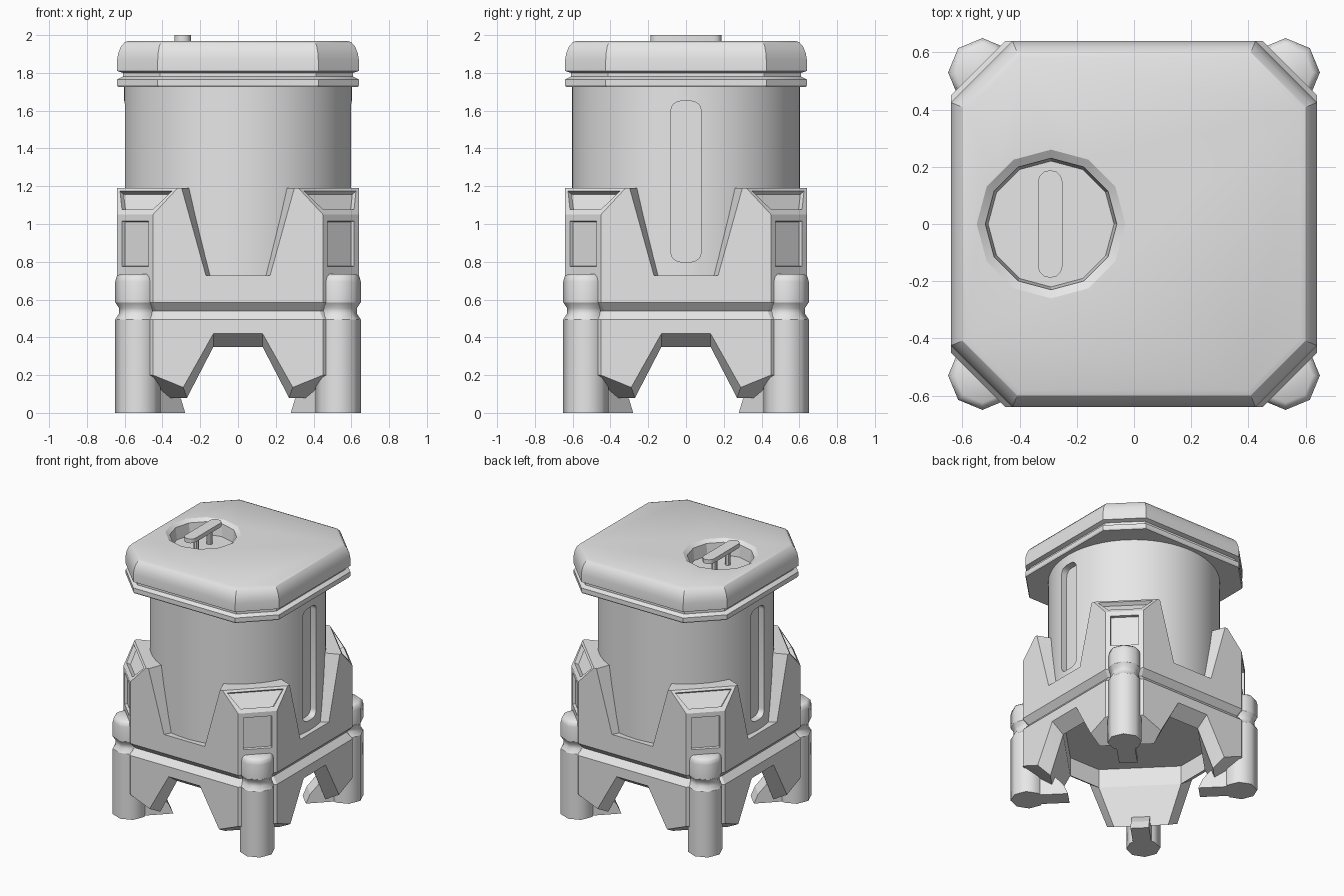
import bpy, bmesh, math
from mathutils import Matrix

if "Cube" in bpy.data.objects:
    bpy.data.objects.remove(bpy.data.objects["Cube"])

grey = bpy.data.materials.new("light_grey")
grey.diffuse_color = (0.8, 0.8, 0.8, 1)
grey.use_nodes = True
grey.node_tree.nodes["Principled BSDF"].inputs["Base Color"].default_value = grey.diffuse_color


def finish(name, bm, angle=30):
    bmesh.ops.recalc_face_normals(bm, faces=bm.faces)
    me = bpy.data.meshes.new(name)
    bm.to_mesh(me)
    bm.free()
    ob = bpy.data.objects.new(name, me)
    bpy.context.collection.objects.link(ob)
    me.materials.append(grey)
    smooth(ob, angle)
    return ob


def smooth(ob, angle):
    bpy.ops.object.select_all(action='DESELECT')
    bpy.context.view_layer.objects.active = ob
    ob.select_set(True)
    bpy.ops.object.shade_smooth_by_angle(angle=math.radians(angle))


def loft(bm, rings):
    """Closed solid through rings of equal point count."""
    vs = [[bm.verts.new(p) for p in r] for r in rings]
    n = len(vs[0])
    for a, b in zip(vs, vs[1:]):
        for i in range(n):
            j = (i + 1) % n
            bm.faces.new((a[i], a[j], b[j], b[i]))
    bm.faces.new(vs[0][::-1])
    bm.faces.new(vs[-1])


def hull(bm, pts):
    vs = [bm.verts.new(p) for p in pts]
    bmesh.ops.convex_hull(bm, input=vs)


def octagon(h, f, z):
    """Square of half size h with cut corners, flat half width f."""
    return [(x, y, z) for x, y in ((h, -f), (h, f), (f, h), (-f, h),
                                   (-h, f), (-h, -f), (-f, -h), (f, -h))]


def circle(r, z, n, cx=0, cy=0):
    return [(cx + r * math.cos(math.tau * i / n),
             cy + r * math.sin(math.tau * i / n), z) for i in range(n)]


def four_ways(bm):
    src = list(bm.verts) + list(bm.edges) + list(bm.faces)
    for k in (1, 2, 3):
        d = bmesh.ops.duplicate(bm, geom=src)
        vs = [g for g in d['geom'] if isinstance(g, bmesh.types.BMVert)]
        bmesh.ops.rotate(bm, verts=vs, matrix=Matrix.Rotation(k * math.pi / 2, 3, 'Z'))


def cut(ob, cutter, angle=30):
    m = ob.modifiers.new("cut", 'BOOLEAN')
    m.operation, m.solver, m.object = 'DIFFERENCE', 'EXACT', cutter
    bpy.ops.object.select_all(action='DESELECT')
    bpy.context.view_layer.objects.active = ob
    ob.select_set(True)
    bpy.ops.object.modifier_apply(modifier=m.name)
    bpy.data.objects.remove(cutter)
    smooth(ob, angle)


# Round body with a sunken slot on each side
bm = bmesh.new()
loft(bm, [circle(0.603, z, 64) for z in (0.6, 1.75)])
body = finish("body", bm)
bm = bmesh.new()
for s in (-1, 1):
    rings = []
    for x in (0.55, 0.7):
        ring = []
        for cy, cz, a0 in ((0.03, 1.60, 0), (-0.03, 1.60, 90), (-0.03, 0.85, 180), (0.03, 0.85, 270)):
            for k in range(5):
                a = math.radians(a0 + k * 22.5)
                ring.append((s * x, cy + 0.05 * math.cos(a), cz + 0.05 * math.sin(a)))
        rings.append(ring)
    loft(bm, rings)
cut(body, finish("slot_cutter", bm))

# Lid with groove, rounded top edge and round well
bm = bmesh.new()
profile = ((0.635, 1.725), (0.64, 1.735), (0.64, 1.765), (0.61, 1.78), (0.61, 1.80), (0.64, 1.81),
           (0.64, 1.87), (0.634, 1.905), (0.62, 1.94), (0.60, 1.962), (0.58, 1.97))
loft(bm, [octagon(h, 0.425 - (0.64 - h) * 0.414, z) for h, z in profile])
lid = finish("lid", bm)
bm = bmesh.new()
loft(bm, [circle(r, z, 12, -0.29) for r, z in ((0.22, 1.86), (0.23, 1.95), (0.26, 1.97), (0.26, 2.05))])
cut(lid, finish("well_cutter", bm, 20), 25)

# Handle bar on two posts inside the well
bm = bmesh.new()
ends = [(0.148, 0), (-0.148, 180)]
rings = []
for z in (1.968, 2.0):
    rings.append([(-0.293 + 0.043 * math.cos(math.radians(a0 + k * 30)),
                   cy + 0.04 * math.sin(math.radians(a0 + k * 30)), z)
                  for cy, a0 in ends for k in range(7)])
loft(bm, rings)
for y in (-0.08, 0.08):
    loft(bm, [circle(0.02, z, 8, -0.293, y) for z in (1.85, 1.97)])
finish("handle", bm, 35)

# Skirt with four corner towers and sunken panels on the cut corners
bm = bmesh.new()
loft(bm, [octagon(*r) for r in ((0.64, 0.45, 0.495), (0.60, 0.433, 0.54), (0.64, 0.45, 0.585),
                                (0.64, 0.45, 0.74), (0.64, 0.45, 1.05), (0.64, 0.32, 1.19))])
bmesh.ops.recalc_face_normals(bm, faces=bm.faces)
corner = [f for f in bm.faces if abs(abs(f.normal.x) - abs(f.normal.y)) < 0.01 and abs(f.normal.x) > 0.2]
for low, high, border, depth in ((0.8, 1.0, 0.05, -0.02), (1.06, 1.18, 0.037, -0.03)):
    faces = [f for f in corner if low < f.calc_center_median().z < high]
    bmesh.ops.inset_individual(bm, faces=faces, thickness=border, depth=0)
    bmesh.ops.inset_individual(bm, faces=faces, thickness=0.004, depth=depth)
skirt = finish("skirt", bm, 10)
bm = bmesh.new()
pts = []
for y, d in ((0.70, 0.024), (0.40, -0.096)):
    for s in (-1, 1):
        pts += [(s * (0.17 + d), -y, 0.728 + d * 0.15), (s * (0.328 + d), -y, 1.30)]
hull(bm, pts)
four_ways(bm)
cut(skirt, finish("notch_cutter", bm), 10)

# Angled legs at the corners, joined by bridges over the openings
half = [(0.13, 0.64, 0.495), (0.45, 0.64, 0.495), (0.45, 0.64, 0.20), (0.29, 0.64, 0.135),
        (0.13, 0.64, 0.42), (0.13, 0.54, 0.35), (0.27, 0.54, 0.08), (0.13, 0.54, 0.495)]
bm = bmesh.new()
hull(bm, half + [(y, x, z) for x, y, z in half])
four_ways(bm)
finish("legs", bm, 10)
bm = bmesh.new()
hull(bm, [(s * 0.13, y, z) for s in (-1, 1)
          for y, z in ((0.64, 0.495), (0.64, 0.42), (0.54, 0.35), (0.54, 0.495))])
four_ways(bm)
finish("leg_bridges", bm, 10)

# Eight-sided corner posts with a waist and a rounded cap
bm = bmesh.new()
for prof in (((0.12, 0), (0.12, 0.495)),
             ((0.12, 0.495), (0.10, 0.525), (0.10, 0.555), (0.12, 0.585)),
             ((0.12, 0.585), (0.12, 0.695), (0.113, 0.722), (0.095, 0.735))):
    loft(bm, [circle(r, z, 8, 0.53, 0.53) for r, z in prof])
four_ways(bm)
finish("corner_posts", bm, 50)

# Toe blocks pointing inwards from the posts
bm = bmesh.new()
hull(bm, [(d, s * 0.065, z) for s in (-1, 1)
          for d, z in ((0.46, 0), (0.49, 0.07), (0.60, 0.2), (0.76, 0.2), (0.76, 0))])
bmesh.ops.rotate(bm, verts=bm.verts, matrix=Matrix.Rotation(math.pi / 4, 3, 'Z'))
four_ways(bm)
finish("toes", bm, 10)
